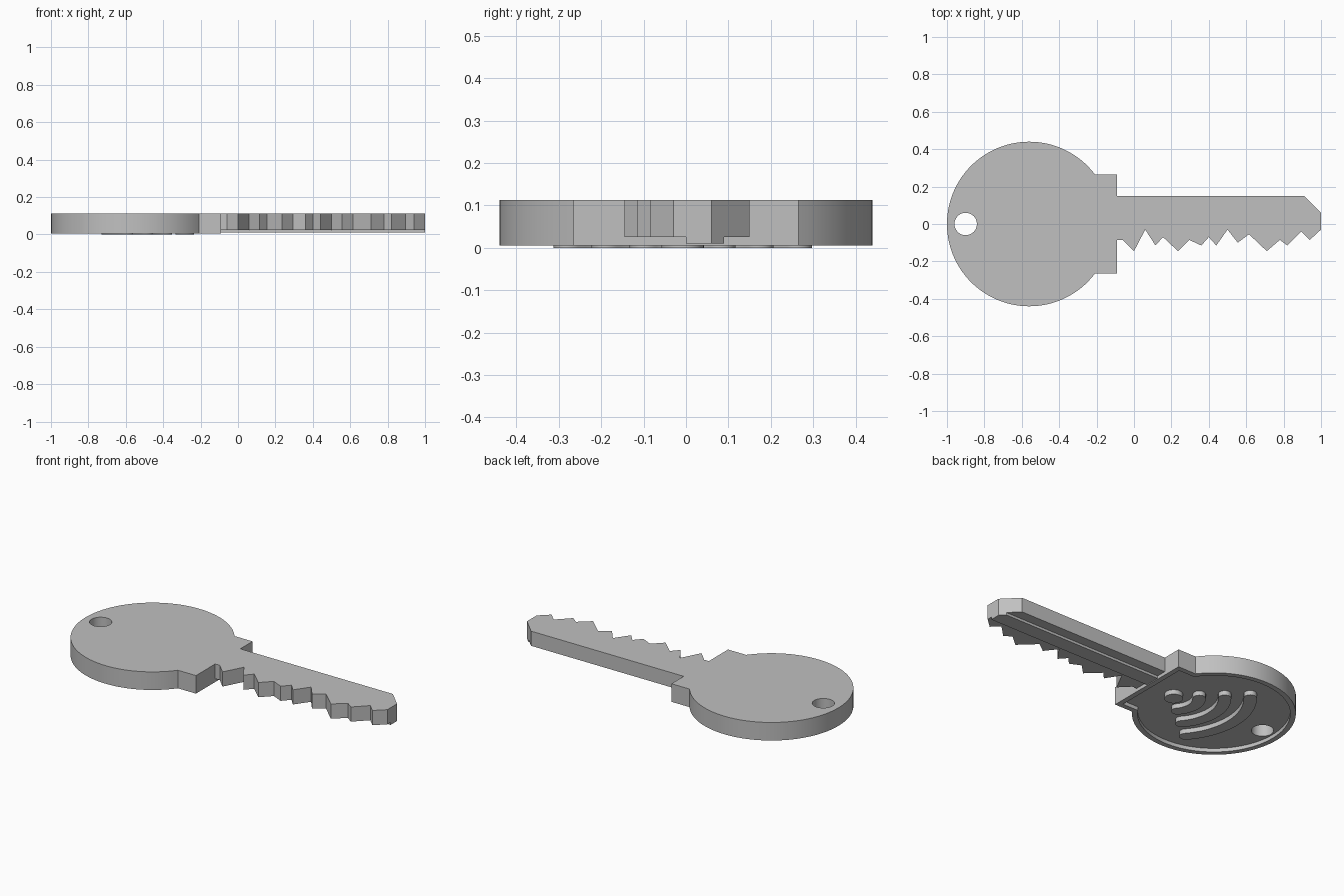
import bpy, bmesh
from math import sin, cos, asin, pi, radians

cube = bpy.data.objects.get("Cube")
if cube:
    bpy.data.objects.remove(cube, do_unlink=True)

steel = bpy.data.materials.new("grey_steel")
steel.use_nodes = True
GREY = (0.53, 0.53, 0.53, 1)
steel.diffuse_color = GREY
steel.node_tree.nodes["Principled BSDF"].inputs["Base Color"].default_value = GREY

TOP, RIM, FLOOR = 0.112, 0.005, 0.027
HEAD_X, HEAD_R = -0.56, 0.44


def arc(cx, cy, r, a0, a1, n):
    return [(cx + r * cos(a0 + (a1 - a0) * i / n),
             cy + r * sin(a0 + (a1 - a0) * i / n)) for i in range(n + 1)]


def prism(name, outline, z0, z1):
    """Extrude a flat outline between two heights."""
    bm = bmesh.new()
    face = bm.faces.new([bm.verts.new((x, y, z0)) for x, y in outline])
    new = bmesh.ops.extrude_face_region(bm, geom=[face])["geom"]
    moved = [g for g in new if isinstance(g, bmesh.types.BMVert)]
    bmesh.ops.translate(bm, verts=moved, vec=(0, 0, z1 - z0))
    bmesh.ops.recalc_face_normals(bm, faces=bm.faces)
    mesh = bpy.data.meshes.new(name)
    bm.to_mesh(mesh)
    bm.free()
    mesh.materials.append(steel)
    obj = bpy.data.objects.new(name, mesh)
    bpy.context.collection.objects.link(obj)
    return obj


def activate(obj):
    bpy.ops.object.select_all(action='DESELECT')
    obj.select_set(True)
    bpy.context.view_layer.objects.active = obj


def cut(obj, cutter):
    cutter.hide_render = True
    mod = obj.modifiers.new("cut", 'BOOLEAN')
    mod.operation = 'DIFFERENCE'
    mod.solver = 'EXACT'
    mod.object = cutter
    activate(obj)
    bpy.ops.object.modifier_apply(modifier=mod.name)
    bpy.data.objects.remove(cutter, do_unlink=True)


def head_outline(inset):
    """Round bow joined to a square collar, shrunk by the inset."""
    r, half, end = HEAD_R - inset, 0.265 - inset, -0.09 - inset
    a = asin(half / r)
    return arc(HEAD_X, 0, r, a, 2 * pi - a, 80) + [(end, -half), (end, half)]


# Head with a recessed underside and a ring hole
head = prism("head", head_outline(0), RIM, TOP)
cut(head, prism("recess_cutter", head_outline(0.03), -0.05, FLOOR))
cut(head, prism("hole_cutter", arc(-0.9, 0, 0.06, 0, 2 * pi * 31 / 32, 31), -0.1, 0.2))
parts = [head]

# Blade with the cut teeth along its front edge
teeth = [(-.09, -.085), (-.06, -.085), (0, -.145), (.06, -.03), (.115, -.115),
         (.155, -.07), (.235, -.145), (.295, -.085), (.36, -.115), (.4, -.07),
         (.44, -.115), (.5, -.03), (.555, -.1), (.615, -.055), (.71, -.145),
         (.78, -.085), (.82, -.115), (.895, -.04), (.94, -.085), (1, -.03)]
parts.append(prism("blade", teeth + [(1, .06), (.91, .15), (-.09, .15)], 0.025, TOP))

# Long rib under the blade
parts.append(prism("blade_rib", [(-.09, 0), (1, 0), (1, .06), (.97, .09), (-.09, .09)],
                   0.01, 0.025))

# Raised dot and concentric curved ridges in the recess
DOT_X, DOT_Y, HALF = -0.285, -0.008, 0.035
parts.append(prism("round_stud", arc(DOT_X, DOT_Y, 0.05, 0, 2 * pi * 31 / 32, 31), 0, FLOOR))
for i in range(3):
    r = 0.137 * (i + 1)
    a0, a1 = pi - radians(41), pi + radians(41)
    ends = [(DOT_X + r * cos(a), DOT_Y + r * sin(a)) for a in (a0, a1)]
    outline = (arc(DOT_X, DOT_Y, r + HALF, a0, a1, 24)
               + arc(*ends[1], HALF, a1, a1 + pi, 10)[1:-1]
               + arc(DOT_X, DOT_Y, r - HALF, a1, a0, 24)
               + arc(*ends[0], HALF, a0 + pi, a0 + 2 * pi, 10)[1:-1])
    parts.append(prism(f"curved_ridge_{i + 1}", outline, 0, FLOOR))

# Smooth round walls, crisp corners
for obj in parts:
    activate(obj)
    bpy.ops.object.shade_smooth_by_angle(angle=radians(25))
